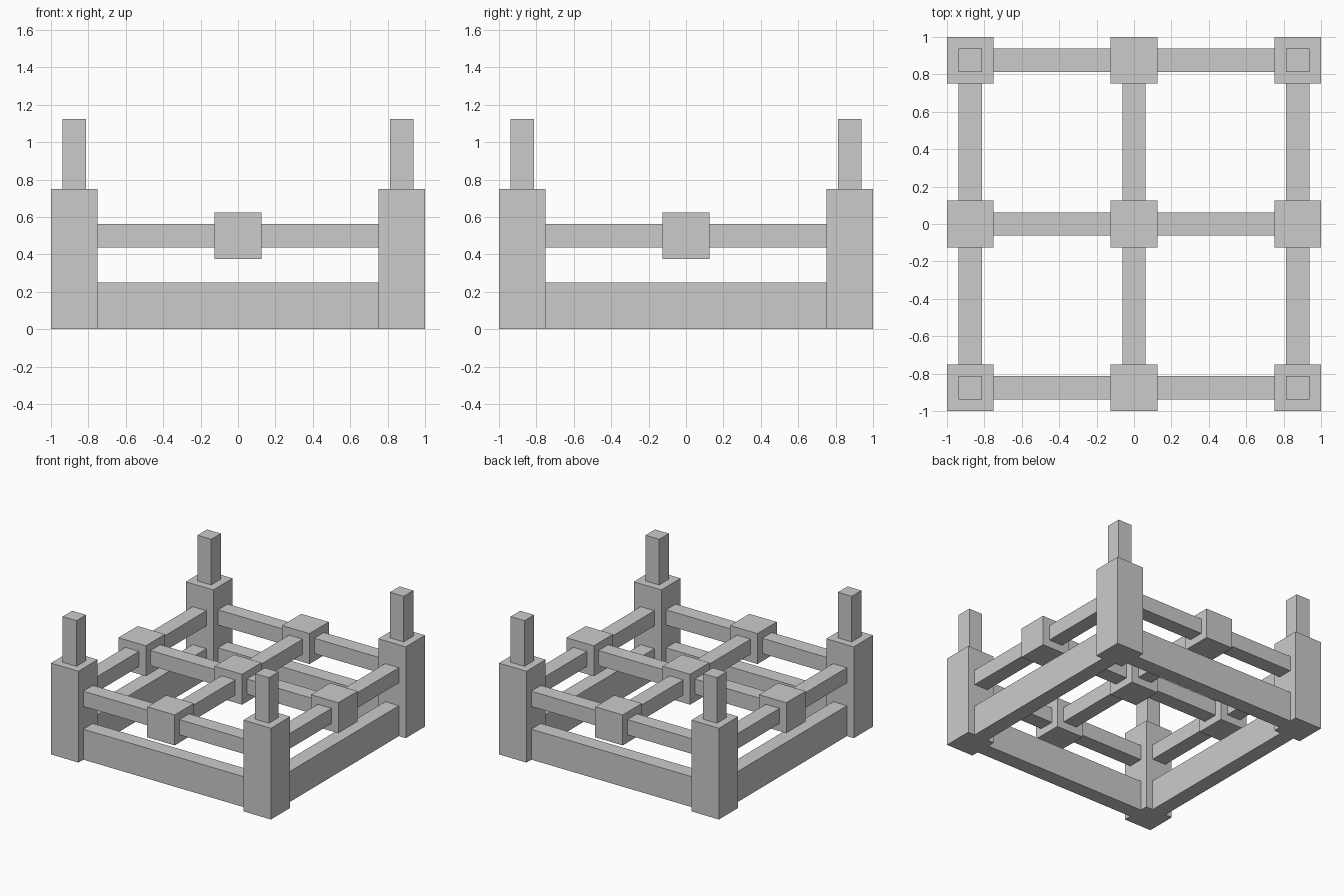
import bpy

if "Cube" in bpy.data.objects:
    bpy.data.objects.remove(bpy.data.objects["Cube"])


def box(name, x, y, z):
    """Box from (min, max) ranges on each axis."""
    verts = [(a, b, c) for a in x for b in y for c in z]
    faces = [(0, 1, 3, 2), (4, 6, 7, 5), (0, 4, 5, 1),
             (2, 3, 7, 6), (0, 2, 6, 4), (1, 5, 7, 3)]
    mesh = bpy.data.meshes.new(name)
    mesh.from_pydata(verts, [], faces)
    obj = bpy.data.objects.new(name, mesh)
    bpy.context.collection.objects.link(obj)
    return obj


def span(centre, half):
    return (centre - half, centre + half)


EDGE = 0.875      # centre line of the outer frame
WIDE = 0.125      # half width of posts and joint blocks
THIN = 0.0625     # half width of rails and pegs
MID = span(0.5, THIN)

# Corner posts with thin pegs on top
for sx in (-1, 1):
    for sy in (-1, 1):
        x, y = sx * EDGE, sy * EDGE
        box("corner_post", span(x, WIDE), span(y, WIDE), (0, 0.75))
        box("post_peg", span(x, THIN), span(y, THIN), (0.75, 1.125))

# Tall base rails between the posts
for s in (-1, 1):
    box("base_rail_x", (-0.75, 0.75), span(s * EDGE, THIN), (0, 0.25))
    box("base_rail_y", span(s * EDGE, THIN), (-0.75, 0.75), (0, 0.25))

# Joint blocks at the middle of each side and in the centre
for x, y in ((0, 0), (EDGE, 0), (-EDGE, 0), (0, EDGE), (0, -EDGE)):
    box("joint_block", span(x, WIDE), span(y, WIDE), span(0.5, WIDE))

# Upper rails: three lines each way, split at the joint blocks
for line in (-EDGE, 0, EDGE):
    for part in ((-0.75, -0.125), (0.125, 0.75)):
        box("upper_rail_x", part, span(line, THIN), MID)
        box("upper_rail_y", span(line, THIN), part, MID)
